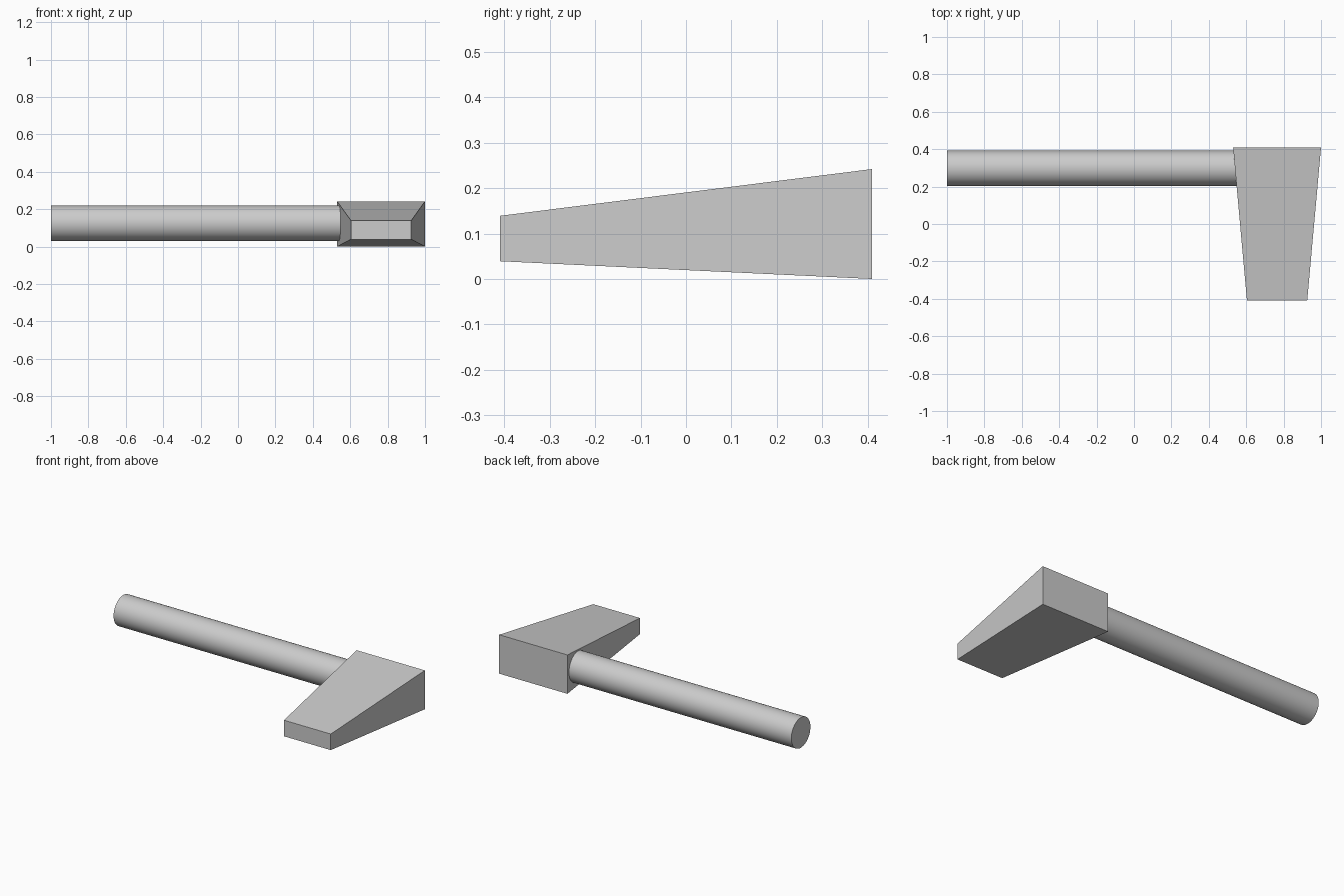
import bpy, bmesh, math

if "Cube" in bpy.data.objects:
    bpy.data.objects.remove(bpy.data.objects["Cube"])

# Hammer head: a block tapering from the large back face to the small front face
bpy.ops.mesh.primitive_cube_add(size=2)
head = bpy.context.object
head.name = "hammer_head"
for v in head.data.vertices:
    sx, sy, sz = v.co
    half_w, mid_z, half_h = (0.235, 0.121, 0.121) if sy > 0 else (0.161, 0.089, 0.05)
    v.co = (0.765 + sx * half_w, sy * 0.41, mid_z + sz * half_h)

# Handle: round bar running along x into the side of the head
start, end = -1.0, 0.6
bpy.ops.mesh.primitive_cylinder_add(
    vertices=48, radius=0.094, depth=end - start,
    location=((start + end) / 2, 0.298, 0.125), rotation=(0, math.pi / 2, 0))
handle = bpy.context.object
handle.name = "handle"
bpy.ops.object.shade_smooth_by_angle(angle=math.radians(30))
